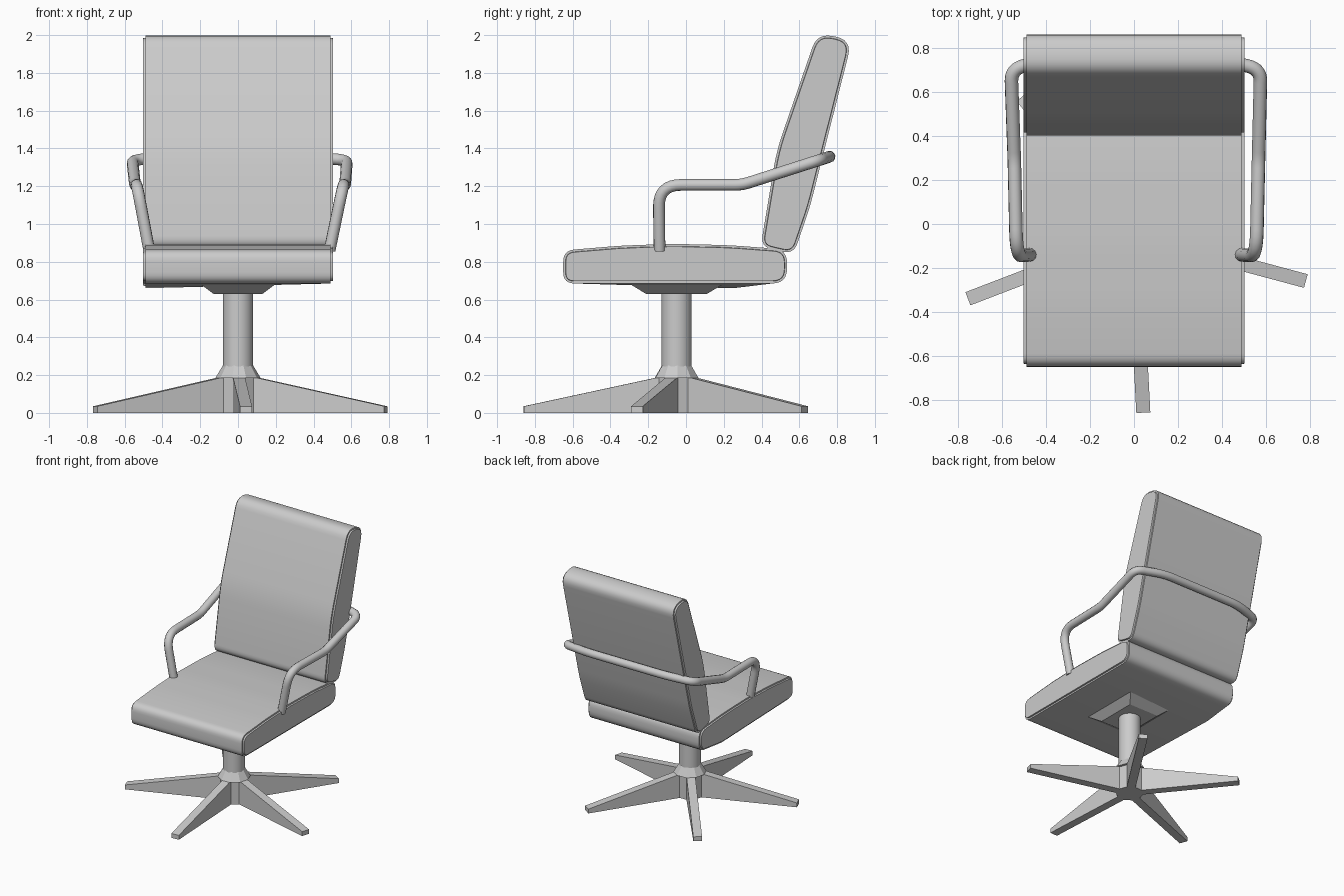
import bpy, bmesh, math
from mathutils import Vector, Matrix

if "Cube" in bpy.data.objects:
    bpy.data.objects.remove(bpy.data.objects["Cube"], do_unlink=True)

grey = bpy.data.materials.new("light_grey")
grey.use_nodes = True
grey.diffuse_color = (0.6, 0.6, 0.6, 1)
for node in grey.node_tree.nodes:
    if node.type == 'BSDF_PRINCIPLED':
        node.inputs["Base Color"].default_value = (0.6, 0.6, 0.6, 1)

AXIS_Y = -0.05  # the pedestal sits slightly forward


def finish(obj, smooth_angle=None):
    obj.data.materials.append(grey)
    bpy.ops.object.select_all(action='DESELECT')
    obj.select_set(True)
    bpy.context.view_layer.objects.active = obj
    if smooth_angle:
        bpy.ops.object.shade_smooth_by_angle(angle=math.radians(smooth_angle))
    return obj


def add_mesh(name, bm, smooth_angle=None):
    bmesh.ops.recalc_face_normals(bm, faces=bm.faces)
    mesh = bpy.data.meshes.new(name)
    bm.to_mesh(mesh)
    bm.free()
    obj = bpy.data.objects.new(name, mesh)
    bpy.context.collection.objects.link(obj)
    return finish(obj, smooth_angle)


def rounded(corners, closed, steps=6):
    """Round each (point, cut) corner with a quadratic arc."""
    out = []
    n = len(corners)
    for i, (p, cut) in enumerate(corners):
        p = Vector(p)
        if cut == 0 or (not closed and i in (0, n - 1)):
            out.append(p)
            continue
        a = p + (Vector(corners[i - 1][0]) - p).normalized() * cut
        b = p + (Vector(corners[(i + 1) % n][0]) - p).normalized() * cut
        for k in range(steps + 1):
            t = k / steps
            out.append(a * (1 - t) ** 2 + p * 2 * t * (1 - t) + b * t * t)
    return out


def cushion(name, corners, sag_at=None):
    """Profile in y,z swept across x, with a raised panel on each end."""
    bm = bmesh.new()
    pts = rounded([((0, y, z), cut) for y, z, cut in corners], True)
    base = bm.faces.new([bm.verts.new(p + Vector((-0.49, 0, 0))) for p in pts])
    ext = bmesh.ops.extrude_face_region(bm, geom=[base], use_keep_orig=True)
    moved = [v for v in ext["geom"] if isinstance(v, bmesh.types.BMVert)]
    bmesh.ops.translate(bm, verts=moved, vec=(0.98, 0, 0))
    if sag_at:
        for v in bm.verts:
            if v.co.x < 0 and abs(v.co.y - sag_at) < 0.01 and v.co.z < 0.75:
                v.co.z -= 0.025
    bmesh.ops.recalc_face_normals(bm, faces=bm.faces)
    caps = [f for f in bm.faces if abs(f.normal.x) > 0.9 and len(f.verts) > 4]
    bmesh.ops.inset_region(bm, faces=caps, thickness=0.012, use_even_offset=True)
    bmesh.ops.inset_region(bm, faces=caps, thickness=0.002, depth=0.012,
                           use_even_offset=True)
    return add_mesh(name, bm, 35)


def frustum(name, sides, r1, r2, z1, z2, turn=0, scale=(1, 1, 1), smooth=None):
    bm = bmesh.new()
    bmesh.ops.create_cone(bm, cap_ends=True, segments=sides, radius1=r1,
                          radius2=r2, depth=z2 - z1)
    bmesh.ops.rotate(bm, verts=bm.verts, cent=(0, 0, 0),
                     matrix=Matrix.Rotation(turn, 3, 'Z'))
    bmesh.ops.scale(bm, verts=bm.verts, vec=scale)
    bmesh.ops.translate(bm, verts=bm.verts, vec=(0, AXIS_Y, (z1 + z2) / 2))
    return add_mesh(name, bm, smooth)


# Cushions
cushion("seat", [
    (-0.65, 0.685, 0.06), (-0.65, 0.86, 0.06), (-0.35, 0.885, 0.06),
    (-0.08, 0.895, 0.08), (0.23, 0.888, 0.08), (0.535, 0.865, 0.07),
    (0.535, 0.685, 0.08), (0.25, 0.685, 0)], sag_at=0.25)
cushion("backrest", [
    (0.395, 0.88, 0.06), (0.48, 1.39, 0.1), (0.695, 2.01, 0.08),
    (0.88, 1.975, 0.09), (0.656, 1.09, 0.06), (0.57, 0.84, 0.06)])

# One continuous tube: arm, bar behind the backrest, arm
def arm_path(side, foot, elbow, rear):
    return [((side * foot, -0.14, 0.86), 0),
            ((side * (elbow - 0.01), -0.145, 1.207), 0.12),
            ((side * elbow, 0.295, 1.207), 0.04),
            ((side * rear, 0.705, 1.338), 0.06),
            ((side * 0.35, 0.76, 1.356), 0.08)]

path = arm_path(-1, 0.47, 0.545, 0.56) + arm_path(1, 0.485, 0.567, 0.577)[::-1]
pts = rounded(path, False, 8)
curve = bpy.data.curves.new("arm_tube", 'CURVE')
curve.dimensions = '3D'
curve.bevel_depth = 0.031
curve.bevel_resolution = 4
curve.use_fill_caps = True
spline = curve.splines.new('POLY')
spline.points.add(len(pts) - 1)
for sp, p in zip(spline.points, pts):
    sp.co = (*p, 1)
tube = bpy.data.objects.new("arm_tube", curve)
bpy.context.collection.objects.link(tube)
bpy.ops.object.select_all(action='DESELECT')
tube.select_set(True)
bpy.context.view_layer.objects.active = tube
bpy.ops.object.convert(target='MESH')
finish(bpy.context.view_layer.objects.active, 50)

# Pedestal
root2 = math.sqrt(2)
frustum("seat_mount", 4, 0.13 * root2, 0.21 * root2, 0.63, 0.69,
        turn=math.pi / 4, scale=(1, 1.24, 1))
frustum("column", 32, 0.08, 0.08, 0.2, 0.64, smooth=40)
frustum("hub_collar", 10, 0.12, 0.078, 0.185, 0.255, turn=math.radians(-87))
frustum("hub", 10, 0.1, 0.1, 0, 0.186, turn=math.radians(-87))

# Five wedge legs
for i in range(5):
    bm = bmesh.new()
    side = [(0.04, 0), (0.81, 0), (0.81, 0.035), (0.1, 0.188), (0.04, 0.188)]
    face = bm.faces.new([bm.verts.new((r, -0.032, z)) for r, z in side])
    ext = bmesh.ops.extrude_face_region(bm, geom=[face], use_keep_orig=True)
    moved = [v for v in ext["geom"] if isinstance(v, bmesh.types.BMVert)]
    bmesh.ops.translate(bm, verts=moved, vec=(0, 0.064, 0))
    bmesh.ops.rotate(bm, verts=bm.verts, cent=(0, 0, 0),
                     matrix=Matrix.Rotation(math.radians(-87 + 72 * i), 3, 'Z'))
    bmesh.ops.translate(bm, verts=bm.verts, vec=(0, AXIS_Y, 0))
    add_mesh(f"base_leg_{i + 1}", bm)
